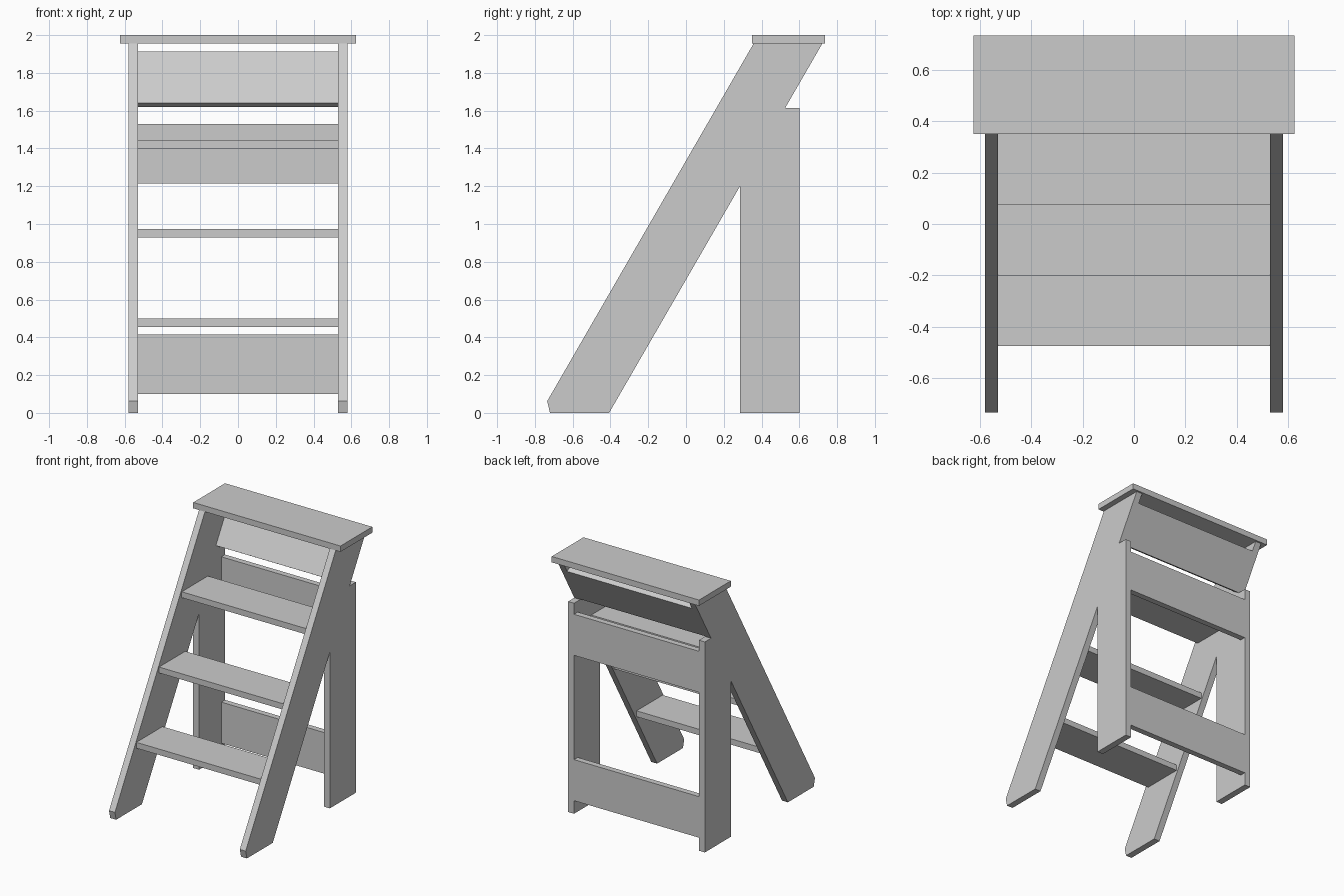
import bpy, bmesh
from math import radians, tan, sin, cos

if "Cube" in bpy.data.objects:
    bpy.data.objects.remove(bpy.data.objects["Cube"])

SLOPE = 1 / tan(radians(60))     # y run per unit of height
INNER, OUTER = 0.53, 0.58        # inside / outside face of the side boards


def back_edge(z):
    """y of the rail's rear edge at height z"""
    return -0.407 + z * SLOPE


def extrude(name, profile, x0, x1):
    """Extrude a y-z profile from x0 to x1"""
    bm = bmesh.new()
    face = bm.faces.new([bm.verts.new((x0, y, z)) for y, z in profile])
    res = bmesh.ops.extrude_face_region(bm, geom=[face])
    moved = [v for v in res["geom"] if isinstance(v, bmesh.types.BMVert)]
    bmesh.ops.translate(bm, verts=moved, vec=(x1 - x0, 0, 0))
    bmesh.ops.recalc_face_normals(bm, faces=bm.faces)
    mesh = bpy.data.meshes.new(name)
    bm.to_mesh(mesh)
    bm.free()
    obj = bpy.data.objects.new(name, mesh)
    bpy.context.collection.objects.link(obj)
    return obj


def board(name, y0, y1, z0, z1, half=INNER):
    return extrude(name, [(y0, z0), (y1, z0), (y1, z1), (y0, z1)], -half, half)


# Sloped front rails and upright rear legs, one per side
rail = [(-0.72, 0), (back_edge(0), 0), (back_edge(1.955), 1.955),
        (back_edge(1.955) - 0.364, 1.955), (-0.735, 0.062)]
leg = [(0.285, 0), (0.6, 0), (0.6, 1.615),
       (back_edge(1.615), 1.615), (0.285, (0.285 + 0.407) / SLOPE)]
for side, s in (("left", -1), ("right", 1)):
    extrude("front_rail_" + side, rail, s * INNER, s * OUTER)
    extrude("rear_leg_" + side, leg, s * INNER, s * OUTER)

# Top platform
board("top_platform", 0.35, 0.735, 1.955, 2.0, 0.625)

# Steps
for i in range(3):
    y, z = -0.475 + 0.275 * i, 0.455 + 0.4725 * i
    board(f"step_{i + 1}", y, y + 0.317, z, z + 0.045)

# Rear cross boards
for name, z in (("lower", 0.1), ("upper", 1.215)):
    board("rear_brace_" + name, 0.555, 0.6, z, z + 0.315)

# Sloped brace under the platform, flush with the rails' rear edges
a = radians(60)
dy, dz = 0.315 * cos(a), 0.315 * sin(a)
ny, nz = -0.045 * sin(a), 0.045 * cos(a)
y, z = back_edge(1.619), 1.619
extrude("sloped_brace", [(y, z), (y + dy, z + dz),
                         (y + dy + ny, z + dz + nz), (y + ny, z + nz)],
        -INNER, INNER)
